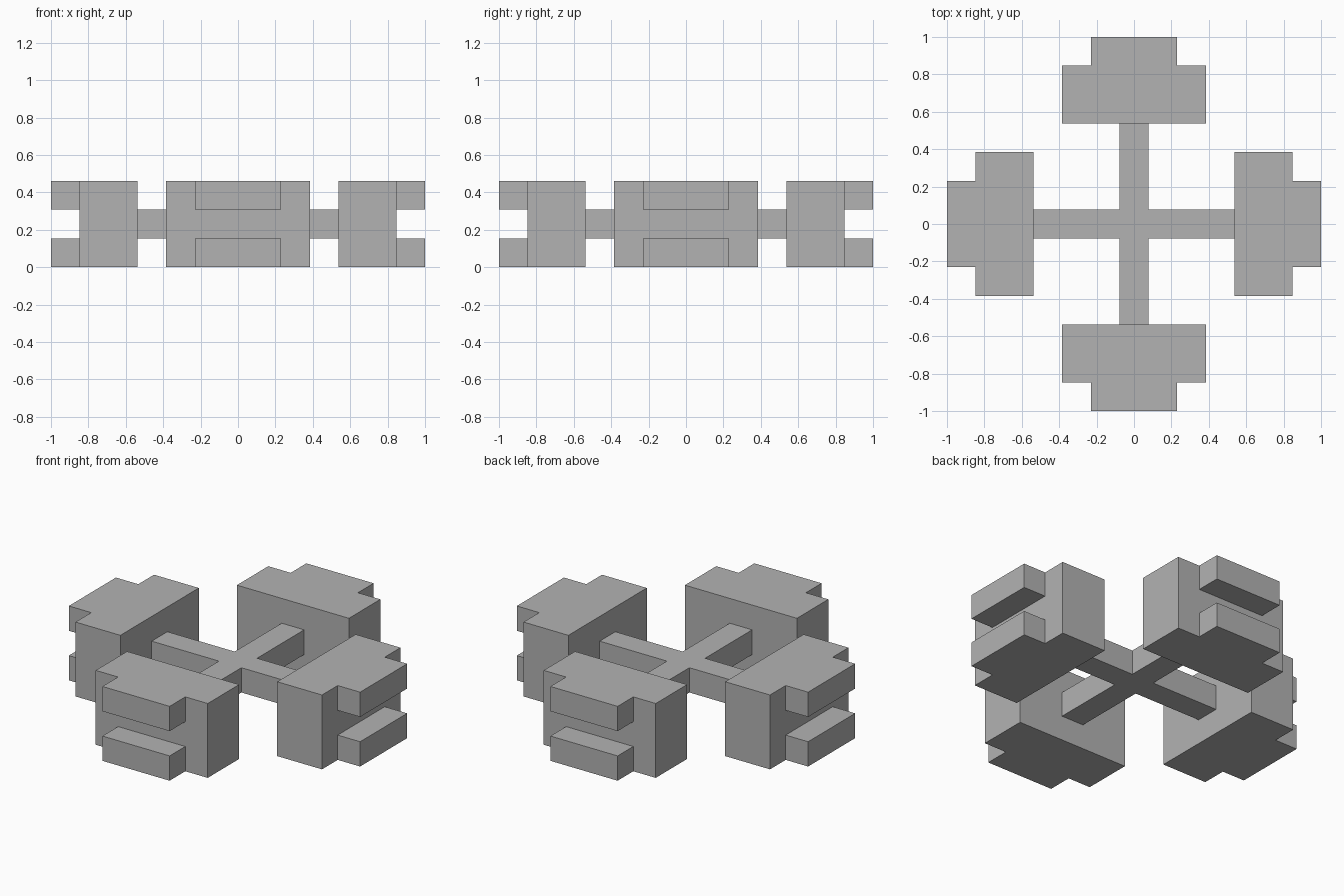
import bpy, bmesh, math
from mathutils import Vector, Matrix

U = 2 / 26          # grid unit: the whole model spans 26 units
MID = 3 * U         # mid height

if "Cube" in bpy.data.objects:
    bpy.data.objects.remove(bpy.data.objects["Cube"])

grey = bpy.data.materials.new("plain_grey")
grey.use_nodes = True
grey.diffuse_color = (0.45, 0.45, 0.45, 1)
grey.node_tree.nodes["Principled BSDF"].inputs["Base Color"].default_value = (0.45, 0.45, 0.45, 1)


def box(bm, centre, size):
    matrix = Matrix.Translation(Vector(centre)) @ Matrix.Diagonal((*size, 1))
    bmesh.ops.create_cube(bm, size=1, matrix=matrix)


def cut(bm, point, normal):
    geom = bm.verts[:] + bm.edges[:] + bm.faces[:]
    bmesh.ops.bisect_plane(bm, geom=geom, plane_co=point, plane_no=normal)


def push(bm, faces, offset):
    out = bmesh.ops.extrude_face_region(bm, geom=faces)["geom"]
    verts = [g for g in out if isinstance(g, bmesh.types.BMVert)]
    bmesh.ops.translate(bm, verts=verts, vec=offset)


def finish(bm, name):
    # Merge coplanar faces, scale from grid units and make the object
    bmesh.ops.dissolve_limit(bm, angle_limit=0.01, verts=bm.verts[:], edges=bm.edges[:])
    bmesh.ops.recalc_face_normals(bm, faces=bm.faces[:])
    bmesh.ops.scale(bm, vec=(U, U, U), verts=bm.verts[:])
    mesh = bpy.data.meshes.new(name)
    bm.to_mesh(mesh)
    bm.free()
    mesh.materials.append(grey)
    obj = bpy.data.objects.new(name, mesh)
    obj.location.z = MID
    bpy.context.collection.objects.link(obj)
    return obj


# Cross beam: a hub with four arms pushed out of its sides
bm = bmesh.new()
box(bm, (0, 0, 0), (2, 2, 2))
bm.normal_update()
for face in [f for f in bm.faces if abs(f.normal.z) < 0.5]:
    push(bm, [face], face.normal * 6)
finish(bm, "cross_beam")

# End block: a box with an upper and a lower ledge pushed out of its outer face
bm = bmesh.new()
box(bm, (9, 0, 0), (4, 10, 6))
for side in (-1, 1):
    cut(bm, (0, 3 * side, 0), (0, 1, 0))
    cut(bm, (0, 0, side), (0, 0, 1))
bm.normal_update()
for side in (-1, 1):
    ledge = []
    for f in bm.faces:
        c = f.calc_center_median()
        if f.normal.x > 0.9 and abs(c.y) < 3 and c.z * side > 1:
            ledge.append(f)
    push(bm, ledge, Vector((2, 0, 0)))
left = finish(bm, "left_block")

# Repeat the block around the centre
for i, name in enumerate(("back_block", "right_block", "front_block"), 1):
    block = bpy.data.objects.new(name, left.data)
    block.location.z = MID
    block.rotation_euler.z = i * math.pi / 2
    bpy.context.collection.objects.link(block)
